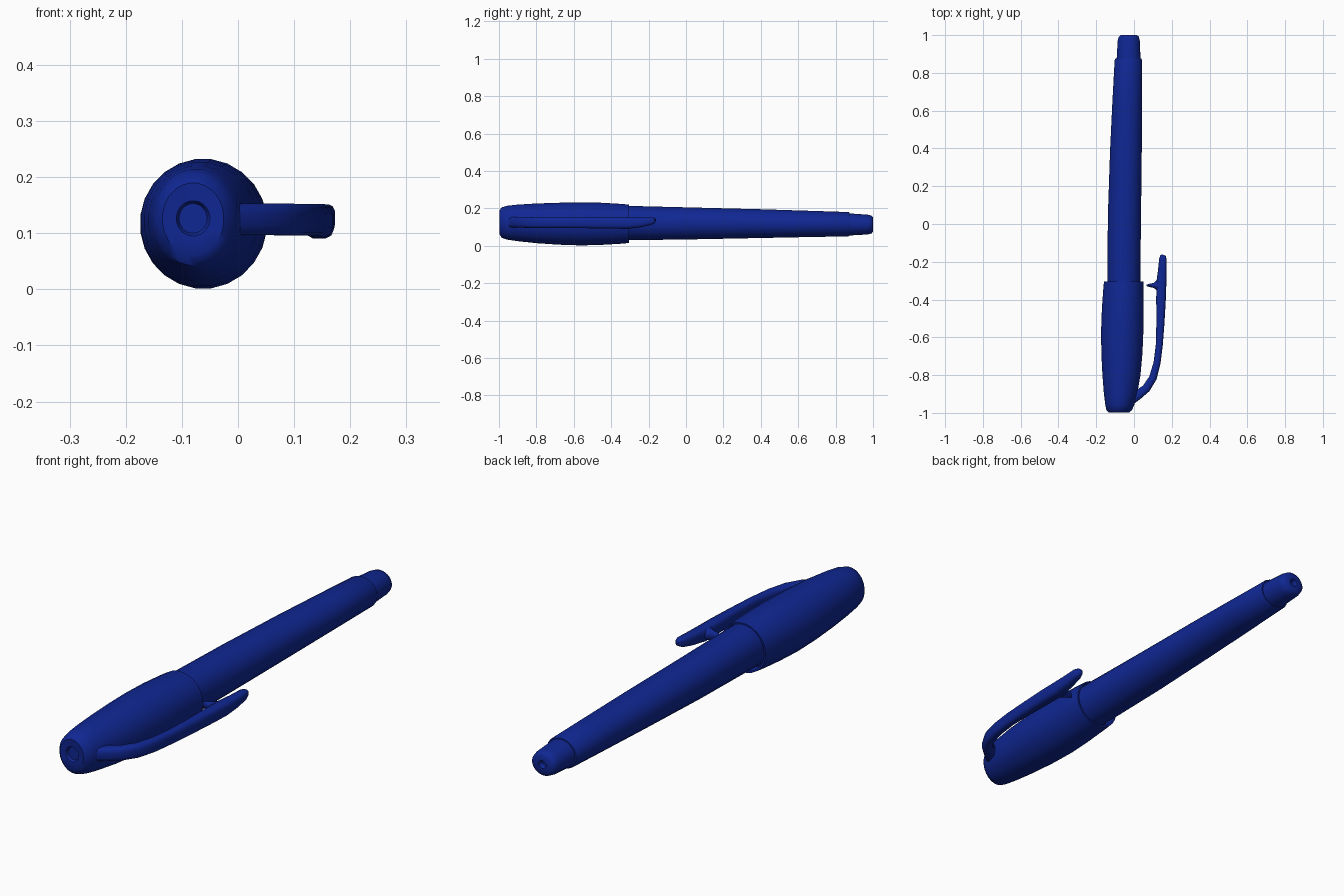
import bpy, bmesh, math
from mathutils import Vector

blue = bpy.data.materials.new("dark blue")
blue.diffuse_color = (0.005, 0.02, 0.29, 1)


def loft(name, rings, sides, power=1.0, angle=40):
    """Skin rings of (centre, axis_a, axis_b); power below 1 squares the section."""
    bm = bmesh.new()
    loops = []
    for c, a, b in rings:
        loop = []
        for i in range(sides):
            t = 2 * math.pi * (i + 0.5) / sides
            u = math.copysign(abs(math.cos(t)) ** power, math.cos(t))
            v = math.copysign(abs(math.sin(t)) ** power, math.sin(t))
            loop.append(bm.verts.new(Vector(c) + Vector(a) * u + Vector(b) * v))
        loops.append(loop)
    for p, q in zip(loops, loops[1:]):
        for i in range(sides):
            j = (i + 1) % sides
            bm.faces.new((p[i], p[j], q[j], q[i]))
    bm.faces.new(loops[0])
    bm.faces.new(loops[-1])
    bmesh.ops.recalc_face_normals(bm, faces=bm.faces)
    me = bpy.data.meshes.new(name)
    bm.to_mesh(me)
    bm.free()
    me.materials.append(blue)
    ob = bpy.data.objects.new(name, me)
    bpy.context.collection.objects.link(ob)
    bpy.ops.object.select_all(action='DESELECT')
    ob.select_set(True)
    bpy.context.view_layer.objects.active = ob
    bpy.ops.object.shade_smooth_by_angle(angle=math.radians(angle))
    return ob


def tube(name, rows, sides=24):
    """Rows are (y, x_min, x_max, z_min, z_max) along the pen."""
    return loft(name, [(((x0 + x1) / 2, y, (z0 + z1) / 2),
                        ((x1 - x0) / 2, 0, 0), (0, 0, (z1 - z0) / 2))
                       for y, x0, x1, z0, z1 in rows], sides)


# cap: shallow dimple in the closed end, bulging body, open lip
tube("cap", [
    (-0.985, -0.105, -0.055, 0.10, 0.153),
    (-0.995, -0.110, -0.050, 0.095, 0.158),
    (-0.997, -0.135, -0.025, 0.062, 0.19),
    (-0.985, -0.147, -0.010, 0.042, 0.206),
    (-0.955, -0.153, 0.003, 0.032, 0.215),
    (-0.90, -0.160, 0.018, 0.024, 0.221),
    (-0.80, -0.168, 0.035, 0.013, 0.227),
    (-0.68, -0.174, 0.046, 0.005, 0.231),
    (-0.56, -0.175, 0.051, 0.001, 0.233),
    (-0.45, -0.171, 0.052, 0.004, 0.231),
    (-0.35, -0.164, 0.051, 0.010, 0.225),
    (-0.305, -0.160, 0.050, 0.014, 0.221),
    (-0.305, -0.152, 0.042, 0.021, 0.216),
    (-0.335, -0.146, 0.036, 0.026, 0.212),
])

# barrel
tube("barrel", [
    (-0.40, -0.142, 0.034, 0.028, 0.214),
    (-0.30, -0.142, 0.034, 0.029, 0.214),
    (0.05, -0.139, 0.038, 0.034, 0.205),
    (0.40, -0.127, 0.042, 0.041, 0.196),
    (0.65, -0.115, 0.043, 0.046, 0.188),
    (0.868, -0.103, 0.043, 0.050, 0.181),
    (0.875, -0.099, 0.040, 0.053, 0.178),
    (0.875, -0.090, 0.034, 0.058, 0.172),
])

# end plug with a small hole
tube("end_plug", [
    (0.86, -0.093, 0.036, 0.055, 0.174),
    (0.88, -0.092, 0.035, 0.055, 0.173),
    (0.97, -0.087, 0.031, 0.060, 0.167),
    (0.992, -0.081, 0.026, 0.065, 0.162),
    (1.0, -0.070, 0.016, 0.075, 0.152),
    (1.0, -0.045, -0.010, 0.098, 0.130),
    (0.98, -0.040, -0.015, 0.103, 0.125),
])

# pocket clip: swept along a curved path of (x, y, z, half thickness, half width)
path = [
    (-0.02, -0.935, 0.125, 0.026, 0.029),
    (0.02, -0.905, 0.125, 0.026, 0.029),
    (0.065, -0.870, 0.125, 0.023, 0.029),
    (0.100, -0.815, 0.124, 0.021, 0.029),
    (0.122, -0.735, 0.124, 0.019, 0.029),
    (0.134, -0.640, 0.124, 0.019, 0.029),
    (0.140, -0.520, 0.123, 0.022, 0.030),
    (0.143, -0.400, 0.122, 0.026, 0.031),
    (0.145, -0.310, 0.121, 0.027, 0.031),
    (0.150, -0.240, 0.125, 0.023, 0.026),
    (0.153, -0.185, 0.132, 0.020, 0.020),
    (0.153, -0.168, 0.135, 0.015, 0.014),
    (0.154, -0.163, 0.136, 0.007, 0.007),
]
rings = []
for i, (x, y, z, h, w) in enumerate(path):
    p, q = path[max(i - 1, 0)], path[min(i + 1, len(path) - 1)]
    d = Vector((q[0] - p[0], q[1] - p[1], 0)).normalized()
    rings.append(((x, y, z), (d.y * h, -d.x * h, 0), (0, 0, w)))
loft("clip", rings, 12, 0.65)

# pointed barb on the inner side of the clip
loft("clip_barb", [((x, -0.325, 0.122), (0, hy, 0), (0, 0, hz)) for x, hy, hz in (
    (0.140, 0.040, 0.028), (0.120, 0.028, 0.026), (0.105, 0.014, 0.022),
    (0.085, 0.010, 0.017), (0.066, 0.004, 0.010))], 10)
